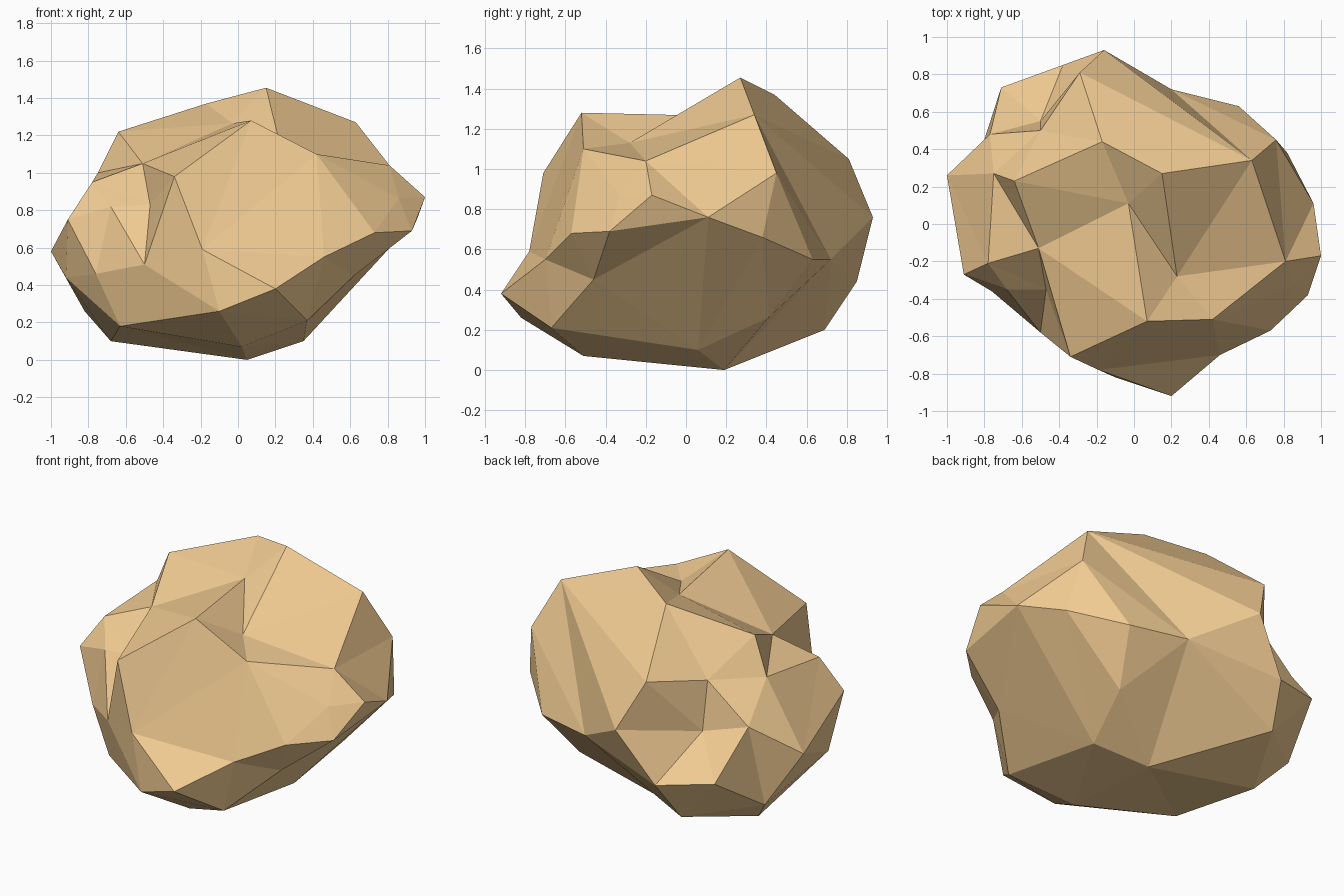
import bpy, bmesh
from mathutils import Vector

# Corner points of the boulder, grouped by region
corners = [
    # crown and the gully beside the front ridge
    (.15, .27, 1.455), (.63, .34, 1.27), (-.17, .44, 1.37), (-.64, .23, 1.22),
    (.07, -.52, 1.28), (.23, -.28, 1.13), (-.03, .11, 1.265), (.42, -.51, 1.1),
    # right side with its pinched corner
    (.86, -.33, .865), (.81, -.2, 1.04), (.76, .45, .98),
    (.96, .11, .76), (1, -.17, .87), (.93, -.38, .69), (.73, -.57, .68),
    (.82, .38, .66), (.45, .41, .26), (.35, .06, .1), (.62, -.46, .45),
    # front
    (.46, -.70, .55), (.37, -.67, .21), (.2, -.92, .38), (-.19, -.78, .59),
    (-.34, -.71, .98), (-.5, -.58, .51), (-.47, -.35, .83), (-.68, -.35, .82),
    (-.76, -.36, .46),
    # left side and the recess at the back left
    (-.91, -.27, .75), (-.92, -.1, .44), (-.78, -.21, .95), (-.51, -.13, 1.05),
    (-1, .26, .58), (-.75, .27, 1.0), (-.77, .48, .77), (-.71, .73, .49),
    (-.5, .55, .70), (-.5, .5, 1.0), (-.82, .39, .26),
    # back
    (-.29, .81, 1.05), (-.16, .93, .76), (.56, .63, .55), (.2, .72, .55),
    (-.38, .85, .44), (-.45, .69, .2),
    # underside
    (.05, .19, 0), (.02, -.51, .07), (-.1, -.82, .26), (-.63, -.38, .18),
    (-.68, .25, .1),
]

# Wrap facets around the corners: hull on a unit ball, then push out to shape
core = Vector((-.03, 0, .65))
bm = bmesh.new()
verts = [bm.verts.new((Vector(c) - core).normalized()) for c in corners]
bmesh.ops.convex_hull(bm, input=verts)
bmesh.ops.recalc_face_normals(bm, faces=bm.faces)
for v, c in zip(verts, corners):
    v.co = c

mesh = bpy.data.meshes.new("boulder")
bm.to_mesh(mesh)
bm.free()
boulder = bpy.data.objects.new("boulder", mesh)
bpy.context.collection.objects.link(boulder)

# Sandstone colour
mat = bpy.data.materials.new("sandstone")
mat.diffuse_color = (.88, .60, .29, 1)
mesh.materials.append(mat)
